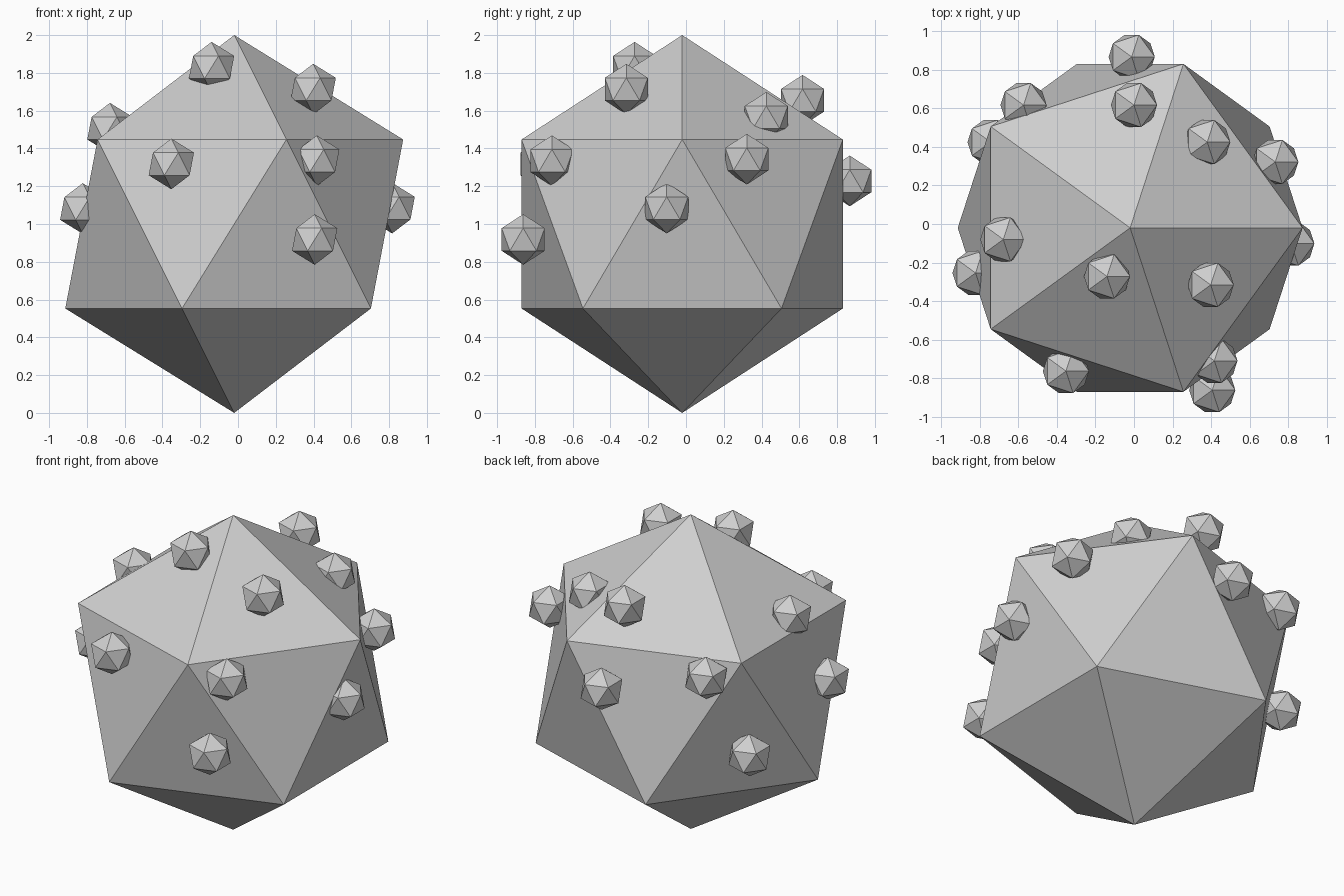
import bpy

# Single flat grey
grey = bpy.data.materials.new("light_grey")
grey.diffuse_color = (0.62, 0.62, 0.62, 1.0)


def icosahedron(name, centre, radius):
    """Flat-faced twenty-sided solid standing on one corner."""
    bpy.ops.mesh.primitive_ico_sphere_add(subdivisions=1, radius=radius, location=centre)
    ob = bpy.context.object
    ob.name = name
    ob.data.name = name
    ob.data.materials.append(grey)
    return ob


# Large body
icosahedron("body", (-0.02, -0.02, 1.0), 1.0)

# Small knobs scattered over the body, half sunk into its faces
KNOB_RADIUS = 0.134
knob_centres = [
    # upper cap
    (-0.14, -0.272, 1.83),
    (0.398, -0.316, 1.714),
    (0.0, 0.617, 1.655),
    (0.38, 0.425, 1.565),
    (-0.678, -0.08, 1.507),
    # upper rim
    (-0.573, 0.617, 1.352),
    (0.733, 0.322, 1.343),
    (0.417, -0.71, 1.335),
    (-0.353, -0.763, 1.318),
    (-0.012, 0.867, 1.228),
    # middle band
    (0.816, -0.102, 1.084),
    (-0.822, -0.254, 1.082),
    (0.406, -0.862, 0.918),
    (-0.744, 0.425, 0.833),
]
for i, centre in enumerate(knob_centres, 1):
    icosahedron(f"knob_{i:02d}", centre, KNOB_RADIUS)
